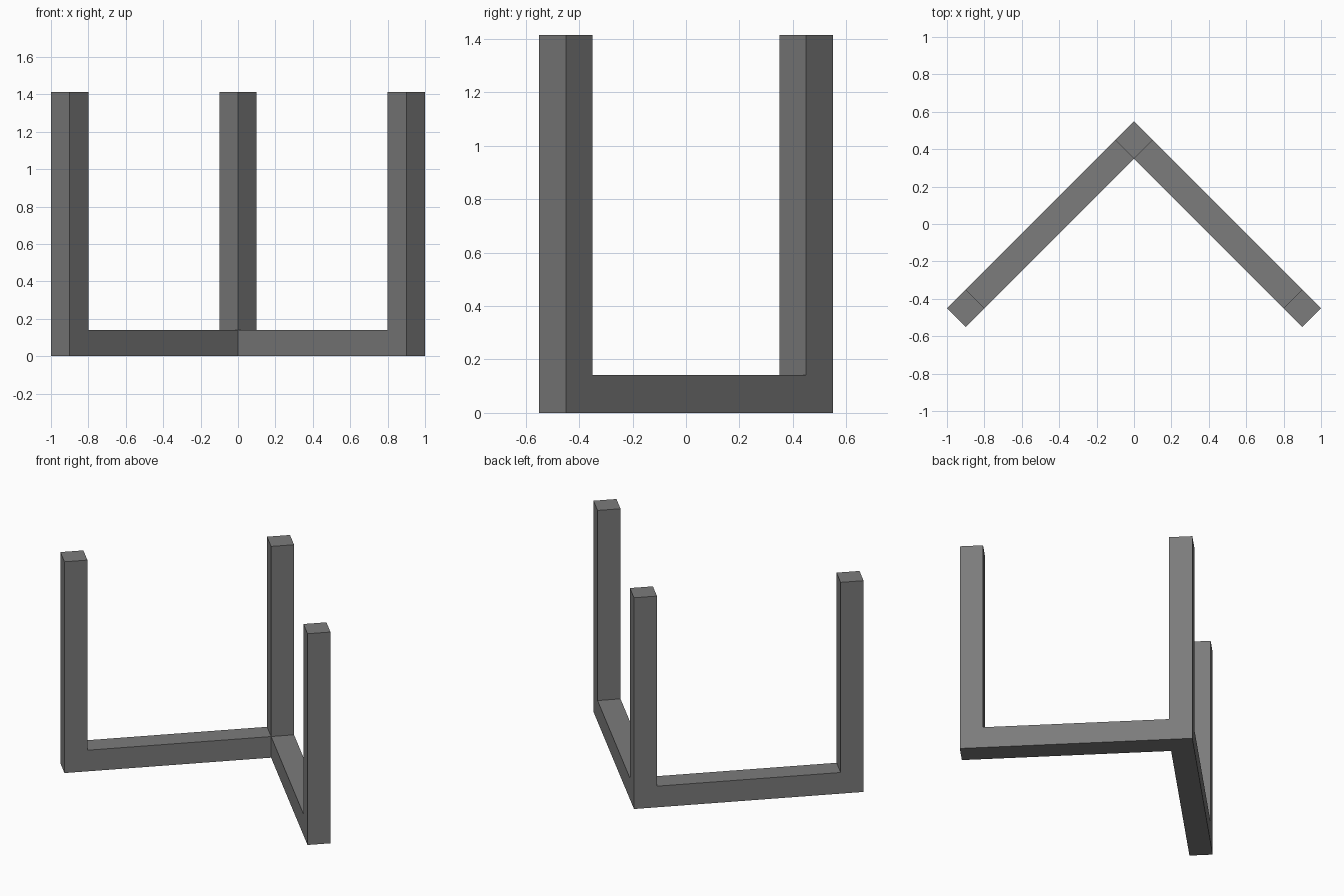
import bpy, bmesh

if "Cube" in bpy.data.objects:
    bpy.data.objects.remove(bpy.data.objects["Cube"])

W = 0.1414            # bar thickness
HEIGHT = 1.414        # post height

grey = bpy.data.materials.new("mid_grey")
grey.diffuse_color = (0.2, 0.2, 0.2, 1.0)
grey.use_nodes = True
grey.node_tree.nodes["Principled BSDF"].inputs["Base Color"].default_value = grey.diffuse_color

bm = bmesh.new()
corners = {}


def vert(i, j):
    # i and j count bar widths along the left and right arms from the back corner
    if (i, j) not in corners:
        corners[i, j] = bm.verts.new((0.1 * (j - i), 0.55 - 0.1 * (i + j), 0))
    return corners[i, j]


def cell(i0, i1, j0, j1):
    return bm.faces.new([vert(i0, j0), vert(i1, j0), vert(i1, j1), vert(i0, j1)])


def raise_faces(faces, h):
    # Extrude faces straight up
    new = bmesh.ops.extrude_face_region(bm, geom=faces)["geom"]
    bmesh.ops.translate(bm, vec=(0, 0, h), verts=[g for g in new if isinstance(g, bmesh.types.BMVert)])
    return [g for g in new if isinstance(g, bmesh.types.BMFace)]


# V-shaped footprint: back corner, two arms, two arm ends
cell(0, 1, 0, 1)
for a, b in ((1, 9), (9, 10)):
    cell(a, b, 0, 1)
    cell(0, 1, a, b)
bottom = bm.faces[:]

# Base rails, keeping the underside closed
lower = bmesh.ops.duplicate(bm, geom=bottom)["geom"]
tops = raise_faces(bottom, W)
bmesh.ops.delete(bm, geom=[f for f in bottom if f.is_valid], context="FACES_ONLY")

# Three posts rise from the square cells
posts = [f for f in tops if f.calc_area() < 0.05]
raise_faces(posts, HEIGHT - W)
bmesh.ops.delete(bm, geom=[f for f in posts if f.is_valid], context="FACES_ONLY")

# Join, merge flat neighbours and orient outward
bmesh.ops.remove_doubles(bm, verts=bm.verts[:], dist=0.0005)
bmesh.ops.dissolve_limit(bm, angle_limit=0.01, verts=bm.verts[:], edges=bm.edges[:])
bmesh.ops.recalc_face_normals(bm, faces=bm.faces[:])

mesh = bpy.data.meshes.new("three_post_frame")
bm.to_mesh(mesh)
bm.free()
mesh.materials.append(grey)
bpy.context.collection.objects.link(bpy.data.objects.new("three_post_frame", mesh))
